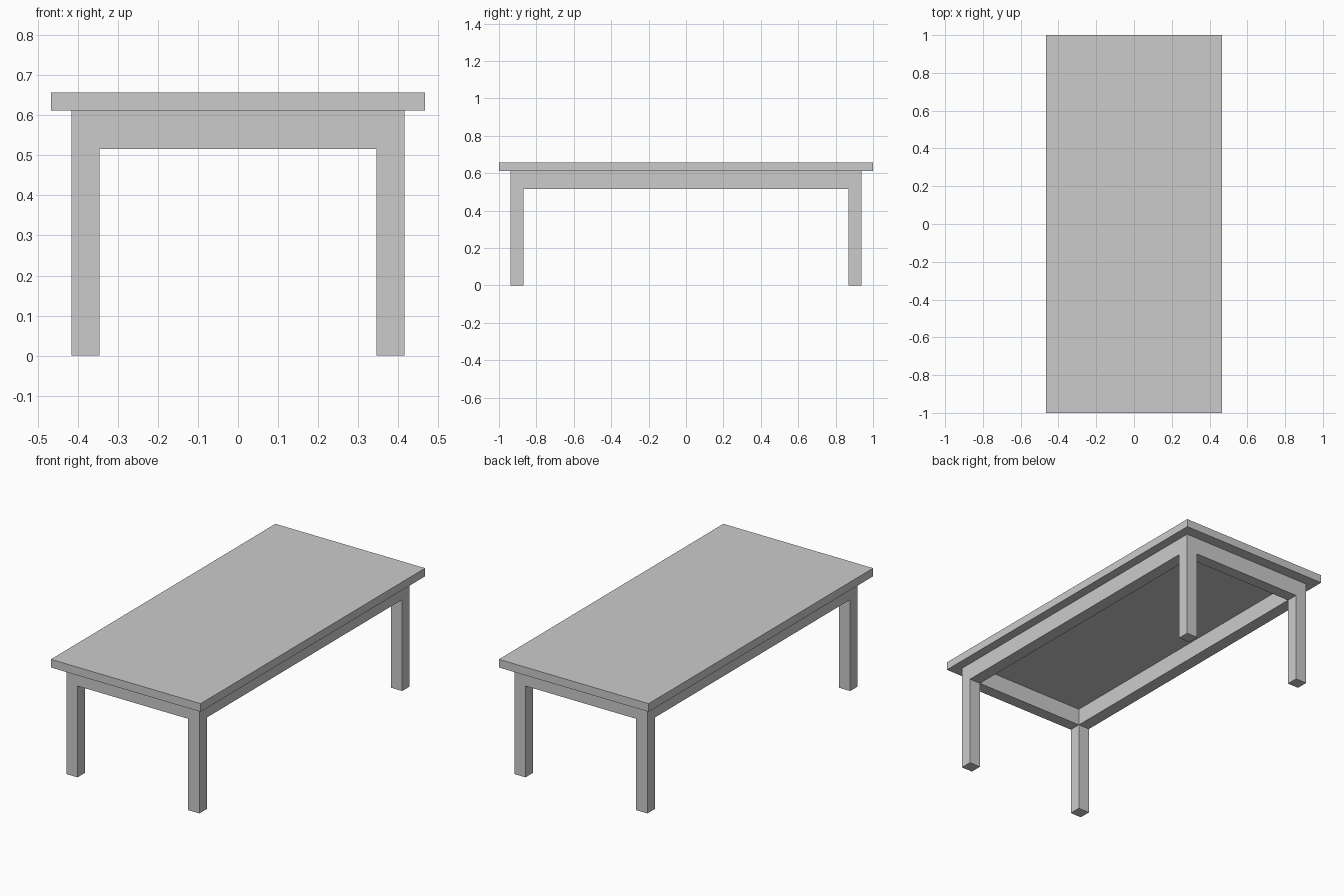
import bpy

if "Cube" in bpy.data.objects:
    bpy.data.objects.remove(bpy.data.objects["Cube"])

TOP_X, TOP_Y = 0.467, 1.0        # tabletop half sizes
OUT_X, OUT_Y = 0.415, 0.937      # outer faces of the frame
LEG = 0.07                       # leg and apron thickness
LEG_Y = 0.067
APRON_Z, FRAME_Z, TOP_Z = 0.515, 0.611, 0.657


def box(name, lo, hi):
    bpy.ops.mesh.primitive_cube_add(size=1, location=[(a + b) / 2 for a, b in zip(lo, hi)])
    ob = bpy.context.object
    ob.name = name
    ob.scale = [b - a for a, b in zip(lo, hi)]
    bpy.ops.object.transform_apply(location=False, rotation=False, scale=True)
    return ob


# Tabletop
box("tabletop", (-TOP_X, -TOP_Y, FRAME_Z), (TOP_X, TOP_Y, TOP_Z))

in_x, in_y = OUT_X - LEG, OUT_Y - LEG_Y


def span(side, inner, outer):
    return sorted((side * inner, side * outer))


# Legs, one in each corner
for sx, xname in ((-1, "left"), (1, "right")):
    for sy, yname in ((-1, "front"), (1, "back")):
        x0, x1 = span(sx, in_x, OUT_X)
        y0, y1 = span(sy, in_y, OUT_Y)
        box(f"{yname}_{xname}_leg", (x0, y0, 0), (x1, y1, FRAME_Z))

# Aprons, flush with the legs
for s, end_name, side_name in ((-1, "front", "left"), (1, "back", "right")):
    y0, y1 = span(s, in_y, OUT_Y)
    box(f"{end_name}_apron", (-in_x, y0, APRON_Z), (in_x, y1, FRAME_Z))
    x0, x1 = span(s, in_x, OUT_X)
    box(f"{side_name}_apron", (x0, -in_y, APRON_Z), (x1, in_y, FRAME_Z))
